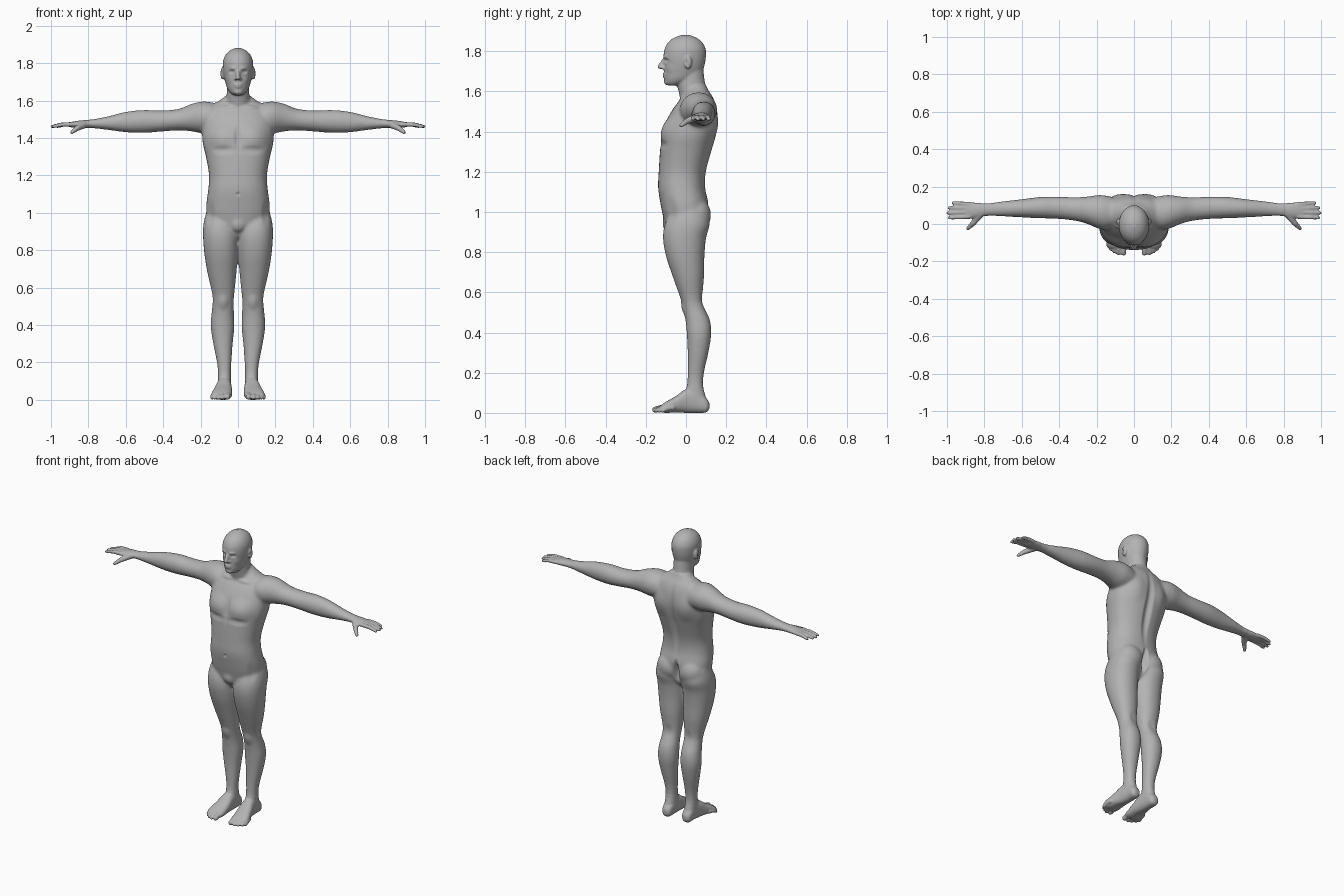
import bpy
import bmesh
from math import cos, sin, pi, copysign
from mathutils import Vector, Matrix

cube = bpy.data.objects.get("Cube")
if cube:
    bpy.data.objects.remove(cube, do_unlink=True)

bm = bmesh.new()
RING = 32
STEPS = 5
AXIS_ORDER = {"x": lambda t, a, b: (t, a, b),
              "y": lambda t, a, b: (a, t, b),
              "z": lambda t, a, b: (a, b, t)}


def catmull(p0, p1, p2, p3, t):
    """Smooth interpolation between two neighbouring stations."""
    return [0.5 * (2 * b + (c - a) * t + (2 * a - 5 * b + 4 * c - d) * t * t
                   + (3 * b - a - 3 * c + d) * t ** 3)
            for a, b, c, d in zip(p0, p1, p2, p3)]


def loft(axis, stations, power=2.0):
    """Skin rounded sections given as (position, a_min, a_max, b_min, b_max)."""
    rows = []
    last = len(stations) - 1
    for i in range(last):
        near = [stations[max(0, min(last, i + k))] for k in (-1, 0, 1, 2)]
        rows += [catmull(*near, s / STEPS) for s in range(STEPS)]
    rows.append(stations[last])
    rings = []
    for t, a0, a1, b0, b1 in rows:
        ring = []
        for k in range(RING):
            c, s = cos(2 * pi * k / RING), sin(2 * pi * k / RING)
            c = copysign(abs(c) ** (2 / power), c)
            s = copysign(abs(s) ** (2 / power), s)
            a = (a0 + a1) / 2 + c * (a1 - a0) / 2
            b = (b0 + b1) / 2 + s * (b1 - b0) / 2
            ring.append(bm.verts.new(AXIS_ORDER[axis](t, a, b)))
        rings.append(ring)
    for low, high in zip(rings, rings[1:]):
        for k in range(RING):
            n = (k + 1) % RING
            bm.faces.new((low[k], low[n], high[n], high[k]))
    bm.faces.new(rings[0])
    bm.faces.new(rings[-1])


def mirrored_loft(stations, power=2.0):
    """Upright loft centred on x = 0, from (z, half_width, back and front)."""
    loft("z", [(z, -w, w, y0, y1) for z, w, y0, y1 in stations], power)


def blob(centre, size):
    matrix = Matrix.Translation(centre) @ Matrix.Diagonal((*size, 1))
    bmesh.ops.create_uvsphere(bm, u_segments=20, v_segments=14, radius=1, matrix=matrix)


def tube(points, radii):
    """Round-ended chain for fingers, toes and nose."""
    points = [Vector(p) for p in points]
    for p, r in zip(points, radii):
        blob(p, (r, r, r))
    for p, q, r0, r1 in zip(points, points[1:], radii, radii[1:]):
        turn = (q - p).to_track_quat("Z", "Y").to_matrix().to_4x4()
        bmesh.ops.create_cone(bm, cap_ends=True, segments=16, radius1=r0, radius2=r1,
                              depth=(q - p).length,
                              matrix=Matrix.Translation((p + q) / 2) @ turn)


# Arm from the shoulder to the knuckles
loft("x", [(.08, .0, .13, 1.46, 1.57), (.14, -.03, .15, 1.43, 1.59),
           (.19, -.025, .155, 1.425, 1.595), (.25, .0, .147, 1.435, 1.582),
           (.32, .018, .143, 1.44, 1.555), (.42, .028, .147, 1.433, 1.547),
           (.5, .03, .145, 1.427, 1.55), (.6, .035, .133, 1.43, 1.54),
           (.7, .04, .122, 1.443, 1.515), (.79, .043, .111, 1.453, 1.498),
           (.84, .033, .114, 1.453, 1.494), (.88, .028, .116, 1.455, 1.488),
           (.905, .035, .11, 1.46, 1.483)])

# Fingers, from index to little, then the thumb
for root, tip, reach in ((.039, .033, .988), (.062, .06, .994),
                         (.085, .087, .988), (.106, .113, .967)):
    middle = ((reach + .89) / 2, (root + tip) / 2, 1.472)
    tube([(.88, root, 1.473), middle, (reach, tip, 1.461)], [.0125, .0115, .009])
tube([(.82, .055, 1.472), (.86, .004, 1.452), (.888, -.024, 1.43)], [.02, .015, .01])

# Leg from the hip to the ankle
loft("z", [(.02, .042, .103, .0, .1), (.07, .037, .108, -.015, .1),
           (.13, .038, .107, .003, .086), (.2, .035, .113, .008, .09),
           (.3, .028, .133, .008, .112), (.39, .019, .146, .004, .126),
           (.46, .021, .142, -.003, .12), (.52, .023, .136, -.015, .094),
           (.57, .019, .139, -.028, .082), (.68, .008, .164, -.067, .09),
           (.78, .0, .18, -.1, .092), (.87, -.003, .187, -.115, .1),
           (.94, .005, .185, -.105, .118), (1.01, .03, .168, -.07, .1)], 2.15)
blob((.078, .055, .985), (.083, .07, .085))

# Foot and toes
loft("y", [(.116, .058, .088, .02, .05), (.1, .042, .103, .002, .075),
           (.05, .036, .108, .0, .12), (.0, .034, .116, .0, .118),
           (-.05, .031, .13, .002, .084), (-.1, .033, .143, .0, .055),
           (-.128, .042, .135, .004, .036)], 2.4)
for x0, x1, y, r in ((.05, .056, -.154, .0155), (.078, .084, -.156, .0115),
                     (.098, .105, -.147, .011), (.116, .124, -.133, .0105),
                     (.128, .138, -.116, .01)):
    tube([(x0, y + .05, .026), (x1, y + .02, .022), (x1, y, r)], [r + .003, r, r])

# Ear and nostril wing
blob((.083, .01, 1.745), (.011, .019, .034))
blob((.012, -.115, 1.717), (.009, .012, .008))

# Mirror everything sided
copy = bmesh.ops.duplicate(bm, geom=bm.verts[:] + bm.edges[:] + bm.faces[:])
for v in copy["geom"]:
    if isinstance(v, bmesh.types.BMVert):
        v.co.x = -v.co.x

# Torso
mirrored_loft([(.87, .06, -.07, .05), (.92, .12, -.1, .09), (.98, .163, -.115, .105),
               (1.04, .17, -.127, .112), (1.12, .16, -.139, .096),
               (1.2, .155, -.136, .1), (1.3, .172, -.13, .127),
               (1.38, .19, -.122, .15), (1.45, .19, -.1, .16), (1.52, .175, -.06, .153),
               (1.57, .145, -.02, .135), (1.6, .1, .0, .115), (1.63, .06, .01, .1)], 2.3)
blob((0, -.085, .94), (.045, .032, .045))

# Neck and head
mirrored_loft([(1.52, .07, -.02, .13), (1.58, .067, -.033, .113),
               (1.64, .06, -.045, .095), (1.72, .058, -.04, .085)])
mirrored_loft([(1.628, .015, -.085, -.05), (1.637, .036, -.102, -.01),
               (1.66, .055, -.109, .05), (1.69, .066, -.11, .078),
               (1.73, .076, -.109, .092), (1.77, .081, -.112, .099),
               (1.81, .08, -.107, .098), (1.845, .066, -.088, .08),
               (1.868, .043, -.057, .05), (1.881, .014, -.02, .015)])

# Nose, lips and chin
tube([(0, -.104, 1.765), (0, -.129, 1.723)], [.009, .0125])
blob((0, -.108, 1.686), (.022, .009, .005))
blob((0, -.107, 1.674), (.02, .009, .006))
blob((0, -.096, 1.647), (.024, .014, .015))

bmesh.ops.recalc_face_normals(bm, faces=bm.faces[:])
mesh = bpy.data.meshes.new("human_body")
bm.to_mesh(mesh)
bm.free()
body = bpy.data.objects.new("human_body", mesh)
bpy.context.scene.collection.objects.link(body)
for other in bpy.context.selected_objects:
    other.select_set(False)
bpy.context.view_layer.objects.active = body
body.select_set(True)


def apply_modifier(kind, **settings):
    mod = body.modifiers.new(kind.title(), kind)
    for key, value in settings.items():
        setattr(mod, key, value)
    bpy.ops.object.modifier_apply(modifier=mod.name)


# Fuse the parts into one skin and soften the joins away from fine details
apply_modifier("REMESH", mode="VOXEL", voxel_size=.0055)
group = body.vertex_groups.new(name="broad_forms")
group.add([v.index for v in body.data.vertices
           if abs(v.co.x) < .78 and .13 < v.co.z < 1.62], 1, "REPLACE")
apply_modifier("SMOOTH", factor=.5, iterations=35, vertex_group="broad_forms")
apply_modifier("SMOOTH", factor=.5, iterations=3)

# Sculpted forms: centre, reach and push, mirrored in x
FORMS = [
    ((.033, -.1, 1.753), (.021, .04, .013), (0, .013, 0)),     # eye socket
    ((.033, -.1, 1.752), (.012, .04, .006), (0, -.005, 0)),    # eyelid
    ((.03, -.105, 1.773), (.03, .04, .012), (0, -.006, 0)),    # brow
    ((.05, -.08, 1.715), (.025, .05, .03), (0, -.004, 0)),     # cheekbone
    ((.095, .0, 1.745), (.02, .014, .02), (-.006, 0, 0)),      # ear hollow
    ((.09, -.1, 1.41), (.1, .1, .08), (0, -.014, 0)),          # chest muscle
    ((.08, -.12, 1.335), (.1, .06, .03), (0, .006, 0)),        # chest crease
    ((0, -.12, 1.4), (.025, .08, .12), (0, .008, 0)),          # breastbone
    ((.07, -.04, 1.565), (.07, .06, .018), (0, -.008, .003)),  # collarbone
    ((0, -.14, 1.1), (.012, .05, .014), (0, .008, 0)),         # navel
    ((0, .13, 1.33), (.035, .1, .3), (0, -.017, 0)),           # spine
    ((.1, .15, 1.43), (.08, .07, .11), (0, .009, 0)),          # shoulder blade
    ((0, .11, .975), (.026, .09, .1), (0, -.035, 0)),          # seat cleft
    ((.08, -.02, .52), (.04, .05, .05), (0, -.007, 0)),        # kneecap
    ((.07, .1, .56), (.04, .05, .06), (0, -.006, 0)),          # knee hollow
    ((.15, -.07, 1.0), (.03, .08, .09), (0, .008, 0)),         # groin
]
for v in body.data.vertices:
    side = copysign(1, v.co.x)
    point = Vector((abs(v.co.x), v.co.y, v.co.z))
    shift = Vector()
    for centre, reach, push in FORMS:
        d = sum(((p - c) / r) ** 2 for p, c, r in zip(point, centre, reach))
        if d < 1:
            shift += Vector(push) * (1 - d) ** 2
    v.co += Vector((shift.x * side, shift.y, shift.z))

# Rest on the ground
floor = min(v.co.z for v in body.data.vertices)
for v in body.data.vertices:
    v.co.z -= floor

skin = bpy.data.materials.new("plain_grey")
skin.use_nodes = True
grey = (.45, .45, .45, 1)
skin.diffuse_color = grey
skin.node_tree.nodes["Principled BSDF"].inputs["Base Color"].default_value = grey
body.data.materials.clear()
body.data.materials.append(skin)
bpy.ops.object.shade_smooth()
